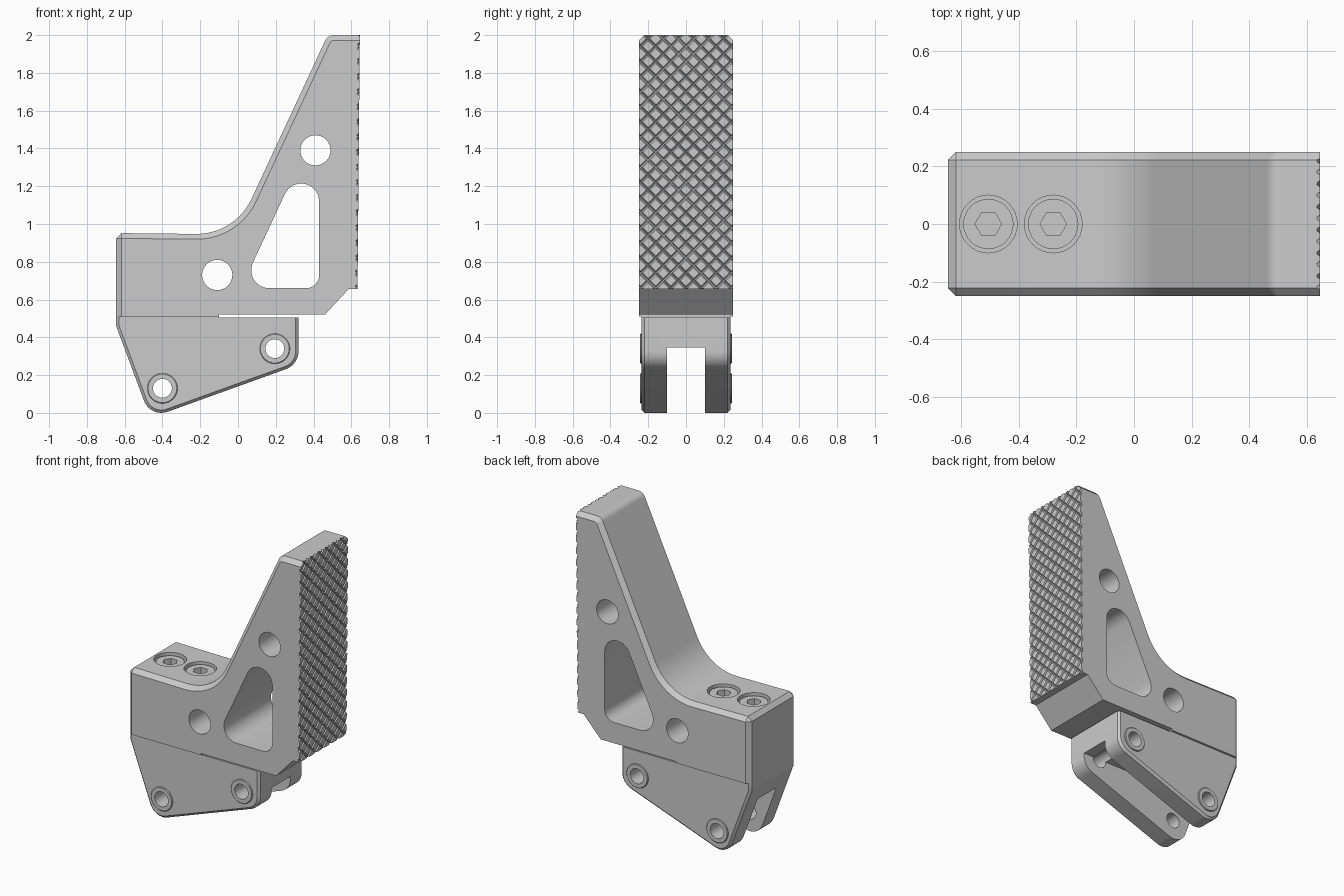
import bpy, bmesh, math
from mathutils import Vector

if "Cube" in bpy.data.objects:
    bpy.data.objects.remove(bpy.data.objects["Cube"])


def fillet(corners, seg=8):
    """Polygon from (x, z, radius) corners, rounded with arcs."""
    out, n = [], len(corners)
    for i, (x, z, r) in enumerate(corners):
        p = Vector((x, z))
        if r == 0:
            out.append((x, z))
            continue
        a = (Vector(corners[i - 1][:2]) - p).normalized()
        b = (Vector(corners[(i + 1) % n][:2]) - p).normalized()
        half = a.angle(b) / 2
        c = p + (a + b).normalized() * r / math.sin(half)
        s = p + a * r / math.tan(half) - c
        e = p + b * r / math.tan(half) - c
        turn = math.atan2(s.x * e.y - s.y * e.x, s.dot(e))
        a0 = math.atan2(s.y, s.x)
        for k in range(seg + 1):
            t = a0 + turn * k / seg
            out.append((c.x + r * math.cos(t), c.y + r * math.sin(t)))
    return out


def circle(x, z, r, n=32):
    return [(x + r * math.cos(2 * math.pi * k / n),
             z + r * math.sin(2 * math.pi * k / n)) for k in range(n)]


def make(name, bm):
    bmesh.ops.recalc_face_normals(bm, faces=bm.faces)
    me = bpy.data.meshes.new(name)
    bm.to_mesh(me)
    bm.free()
    ob = bpy.data.objects.new(name, me)
    bpy.context.collection.objects.link(ob)
    return ob


def prism(name, pts, lo, hi, axis='y', bevel=0, pick=None):
    """Extrude a profile along y or z; chamfer the edges chosen by pick."""
    bm = bmesh.new()
    place = (lambda u, v, w: (u, w, v)) if axis == 'y' else (lambda u, v, w: (u, v, w))
    face = bm.faces.new([bm.verts.new(place(u, v, lo)) for u, v in pts])
    ext = bmesh.ops.extrude_face_region(bm, geom=[face])
    verts = [g for g in ext['geom'] if isinstance(g, bmesh.types.BMVert)]
    bmesh.ops.translate(bm, verts=verts, vec=place(0, 0, hi - lo))
    bmesh.ops.recalc_face_normals(bm, faces=bm.faces)
    if bevel:
        edges = [e for e in bm.edges if pick(e.verts[0].co, e.verts[1].co)]
        bmesh.ops.bevel(bm, geom=edges, offset=bevel, segments=1, affect='EDGES')
    return make(name, bm)


helpers = []


def cutter(*args, **kw):
    ob = prism("cutter", *args, **kw)
    ob.hide_render = True
    helpers.append(ob)
    return ob


def cut(ob, tools):
    bpy.context.view_layer.objects.active = ob
    for t in tools:
        m = ob.modifiers.new("cut", 'BOOLEAN')
        m.operation, m.solver, m.object = 'DIFFERENCE', 'EXACT', t
        bpy.ops.object.modifier_apply(modifier=m.name)


# upper jaw body: chamfered along the left, top and sloping edges
jaw_pts = fillet([(-0.645, 0.51, 0), (-0.645, 0.952, 0), (-0.016, 0.945, 0.32),
                  (0.475, 2.0, 0.05), (0.634, 2.0, 0), (0.622, 0.655, 0),
                  (0.585, 0.655, 0), (0.46, 0.52, 0), (-0.1, 0.52, 0), (-0.1, 0.51, 0)], 10)


def jaw_edge(a, b):
    m = (a + b) / 2
    if abs(a.y - b.y) > 0.01:
        return m.x < -0.6 and m.z > 0.9
    return not (m.x > 0.6 and m.z < 1.9) and (m.z > 0.7 or m.x < -0.6)


jaw = prism("jaw_body", jaw_pts, -0.25, 0.25, bevel=0.028, pick=jaw_edge)
screw_x = (-0.505, -0.28)
jaw_tools = [cutter(circle(x, z, 0.08), -0.5, 0.5) for x, z in ((-0.11, 0.73), (0.41, 1.39))]
jaw_tools.append(cutter(fillet([(0.016, 0.66, 0.095), (0.43, 0.66, 0.07),
                                (0.43, 1.549, 0.095)]), -0.5, 0.5))
jaw_tools += [cutter(circle(x, 0, 0.1), 0.84, 1.1, 'z') for x in screw_x]
cut(jaw, jaw_tools)

# diamond-textured gripping face
bm = bmesh.new()
p = 0.08
for i in range(-8, 9):
    for j in range(0, 40):
        if (i + j) % 2:
            continue
        y, z = i * p / 2, 0.62 + j * p / 2
        rings = []
        for x, h in ((0.630, 0.499 * p), (0.645, 0.36 * p)):
            rings.append([bm.verts.new((x - 0.009 * (2 - z - dz * h), y + dy * h, z + dz * h))
                          for dy, dz in ((1, 0), (0, 1), (-1, 0), (0, -1))])
        lo, hi = rings
        bm.faces.new(lo[::-1])
        bm.faces.new(hi)
        for k in range(4):
            q = (k + 1) % 4
            bm.faces.new((lo[k], lo[q], hi[q], hi[k]))
for co, no in (((0, 0.25, 0), (0, 1, 0)), ((0, -0.25, 0), (0, -1, 0)),
               ((0, 0, 2.0), (0, 0, 1)), ((0, 0, 0.655), (0, 0, -1)),
               ((0, 0.222, 2.0), (0, 1, 1)), ((0, -0.222, 2.0), (0, -1, 1))):
    bmesh.ops.bisect_plane(bm, geom=bm.verts[:] + bm.edges[:] + bm.faces[:],
                           plane_co=co, plane_no=no, clear_outer=True)
    bmesh.ops.holes_fill(bm, edges=[e for e in bm.edges if e.is_boundary])
make("grip_diamonds", bm)

# lower clevis with a central slot
clevis = prism("clevis", fillet([(-0.645, 0.51, 0), (-0.645, 0.46, 0), (-0.464, -0.027, 0.098),
                                 (0.32, 0.2555, 0.1), (0.32, 0.505, 0), (-0.1, 0.505, 0),
                                 (-0.1, 0.51, 0)]), -0.235, 0.235, bevel=0.015,
               pick=lambda a, b: abs(a.y - b.y) < 0.01 and (a.z + b.z) / 2 < 0.5)
pins = ((-0.4, 0.13), (0.195, 0.34))
pin_tools = [cutter(circle(x, z, 0.05), -0.5, 0.5) for x, z in pins]
slot = cutter([(-1, -0.1), (1, -0.1), (1, 0.1), (-1, 0.1)], -0.2, 0.345, 'z')
cut(clevis, [slot] + pin_tools)
smooth = [jaw, clevis]

# raised bosses around the pin holes
for (x, z), tool in zip(pins, pin_tools):
    for side in (-1, 1):
        lo, hi = sorted((side * 0.2, side * 0.243))
        boss = prism("pin_boss", circle(x, z, 0.08), lo, hi, bevel=0.004,
                     pick=lambda a, b: min(abs(a.y), abs(b.y)) > 0.24)
        cut(boss, [tool])
        smooth.append(boss)

# socket-head screws
for x in screw_x:
    screw = prism("socket_screw", circle(x, 0, 0.087), 0.83, 0.935, 'z')
    cut(screw, [cutter(circle(x, 0, 0.046, 6), 0.87, 1.0, 'z')])
    smooth.append(screw)

for h in helpers:
    bpy.data.objects.remove(h)
bpy.ops.object.select_all(action='DESELECT')
for ob in smooth:
    ob.select_set(True)
bpy.context.view_layer.objects.active = jaw
bpy.ops.object.shade_smooth_by_angle(angle=math.radians(20))
